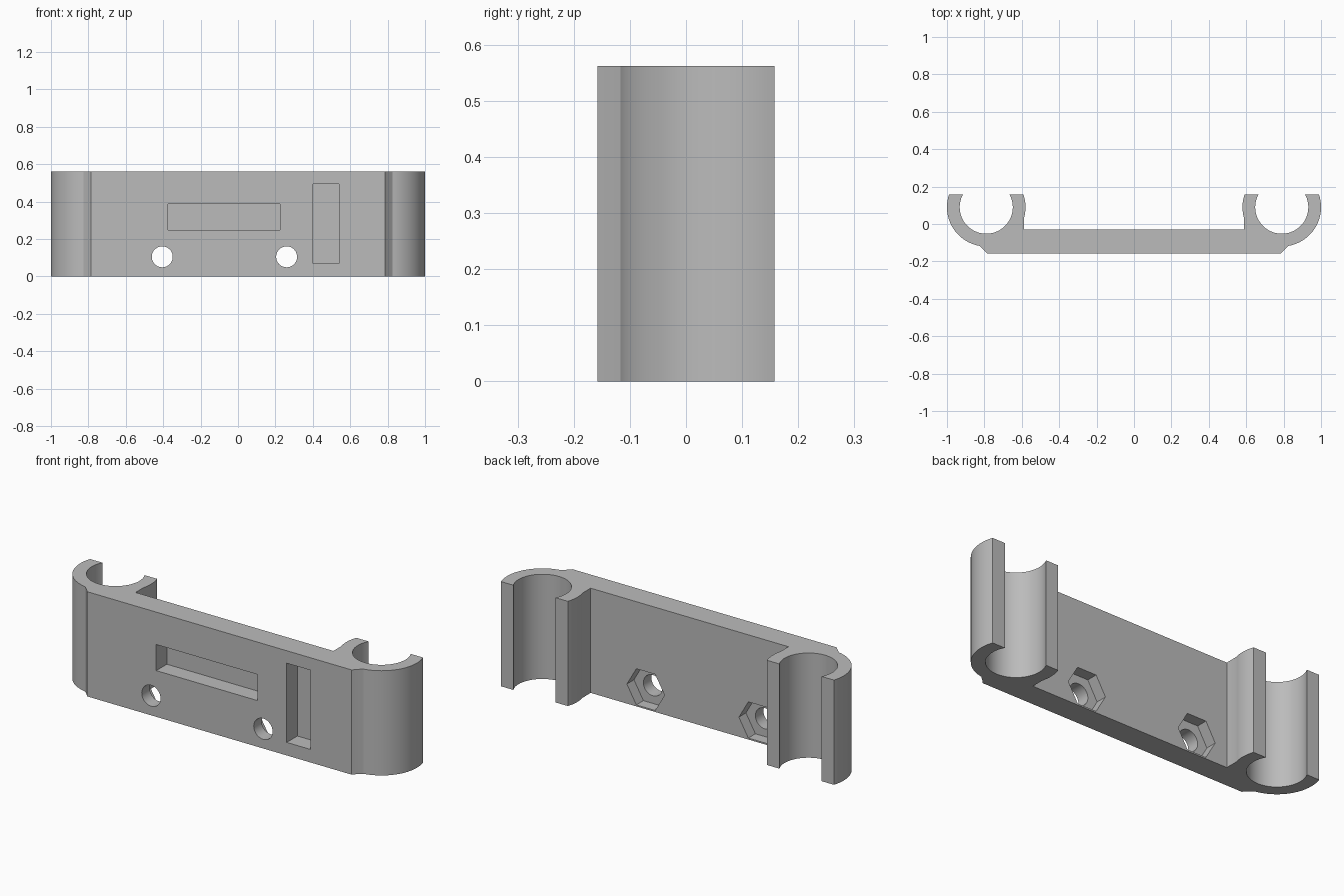
import bpy
import bmesh
from math import sin, cos, asin, acos, pi, radians
from mathutils import Matrix

cube = bpy.data.objects.get("Cube")
if cube:
    bpy.data.objects.remove(cube, do_unlink=True)

HEIGHT = 0.562
FRONT, PLATE_BACK, BACK = -0.158, -0.03, 0.158
CX, CY, R_OUT, R_IN = 0.79, 0.09, 0.21, 0.142

grey = bpy.data.materials.new("plain grey")
grey.use_nodes = True
colour = (0.5, 0.5, 0.5, 1)
grey.diffuse_color = colour
grey.node_tree.nodes["Principled BSDF"].inputs["Base Color"].default_value = colour


def arc(r, start, end, steps):
    """Points around the clip centre."""
    angles = [start + (end - start) * i / steps for i in range(steps + 1)]
    return [(CX + r * cos(a), CY + r * sin(a)) for a in angles]


def new_object(name, bm):
    mesh = bpy.data.meshes.new(name)
    bmesh.ops.recalc_face_normals(bm, faces=bm.faces)
    bm.to_mesh(mesh)
    bm.free()
    mesh.materials.append(grey)
    obj = bpy.data.objects.new(name, mesh)
    bpy.context.collection.objects.link(obj)
    return obj


# Half outline: front corner, outer clip arc, bore, inner lip, plate back
a_out = asin((BACK - CY) / R_OUT)
a_in = asin((BACK - CY) / R_IN)
a_neck = pi + acos(0.203 / R_OUT)
half = [(0.785, FRONT), (0.803, -0.138)]
half += arc(R_OUT, radians(-80), a_out, 24)
half += arc(R_IN, a_in, -pi - a_in, 48)
half += arc(R_OUT, pi - a_out, a_neck, 8)
half.append((CX - 0.203, PLATE_BACK))
outline = half + [(-x, y) for x, y in reversed(half)]

# Bracket body extruded from the outline
bm = bmesh.new()
base = bm.faces.new([bm.verts.new((x, y, 0)) for x, y in outline])
top = bmesh.ops.extrude_face_region(bm, geom=[base])["geom"]
bmesh.ops.translate(bm, vec=(0, 0, HEIGHT),
                    verts=[v for v in top if isinstance(v, bmesh.types.BMVert)])
bracket = new_object("double_clip_bracket", bm)


def box_cutter(name, x0, x1, z0, z1, depth):
    y0, y1 = FRONT - 0.1, FRONT + depth
    bm = bmesh.new()
    bmesh.ops.create_cube(bm, size=1)
    bmesh.ops.scale(bm, vec=(x1 - x0, y1 - y0, z1 - z0), verts=bm.verts)
    bmesh.ops.translate(bm, vec=((x0 + x1) / 2, (y0 + y1) / 2, (z0 + z1) / 2), verts=bm.verts)
    return new_object(name, bm)


def prism_cutter(name, x, z, r, sides, y0, y1):
    bm = bmesh.new()
    bmesh.ops.create_cone(bm, cap_ends=True, segments=sides, radius1=r, radius2=r, depth=y1 - y0)
    # Turn a vertex to point along x, then lay the axis along y
    turn = Matrix.Rotation(pi / 2, 4, "X") @ Matrix.Rotation(pi / 2, 4, "Z")
    bmesh.ops.transform(bm, matrix=Matrix.Translation((x, (y0 + y1) / 2, z)) @ turn, verts=bm.verts)
    return new_object(name, bm)


# Front slots, bolt holes and hexagonal nut pockets
cutters = [box_cutter("wide_slot_cutter", -0.375, 0.225, 0.248, 0.388, 0.09),
           box_cutter("tall_slot_cutter", 0.4, 0.54, 0.07, 0.495, 0.09)]
for side, x in (("right", -0.405), ("left", 0.26)):
    cutters.append(prism_cutter(side + "_bolt_hole_cutter", x, 0.105, 0.056, 40, -0.3, 0.1))
    cutters.append(prism_cutter(side + "_nut_pocket_cutter", x, 0.105, 0.112, 6, -0.09, 0.1))

bpy.context.view_layer.objects.active = bracket
for cutter in cutters:
    cut = bracket.modifiers.new(cutter.name, "BOOLEAN")
    cut.operation = "DIFFERENCE"
    cut.solver = "EXACT"
    cut.object = cutter
    bpy.ops.object.modifier_apply(modifier=cut.name)
for cutter in cutters:
    bpy.data.objects.remove(cutter, do_unlink=True)

# Smooth arcs with crisp edges
bpy.ops.object.select_all(action="DESELECT")
bracket.select_set(True)
bpy.ops.object.shade_smooth_by_angle(angle=radians(25))
